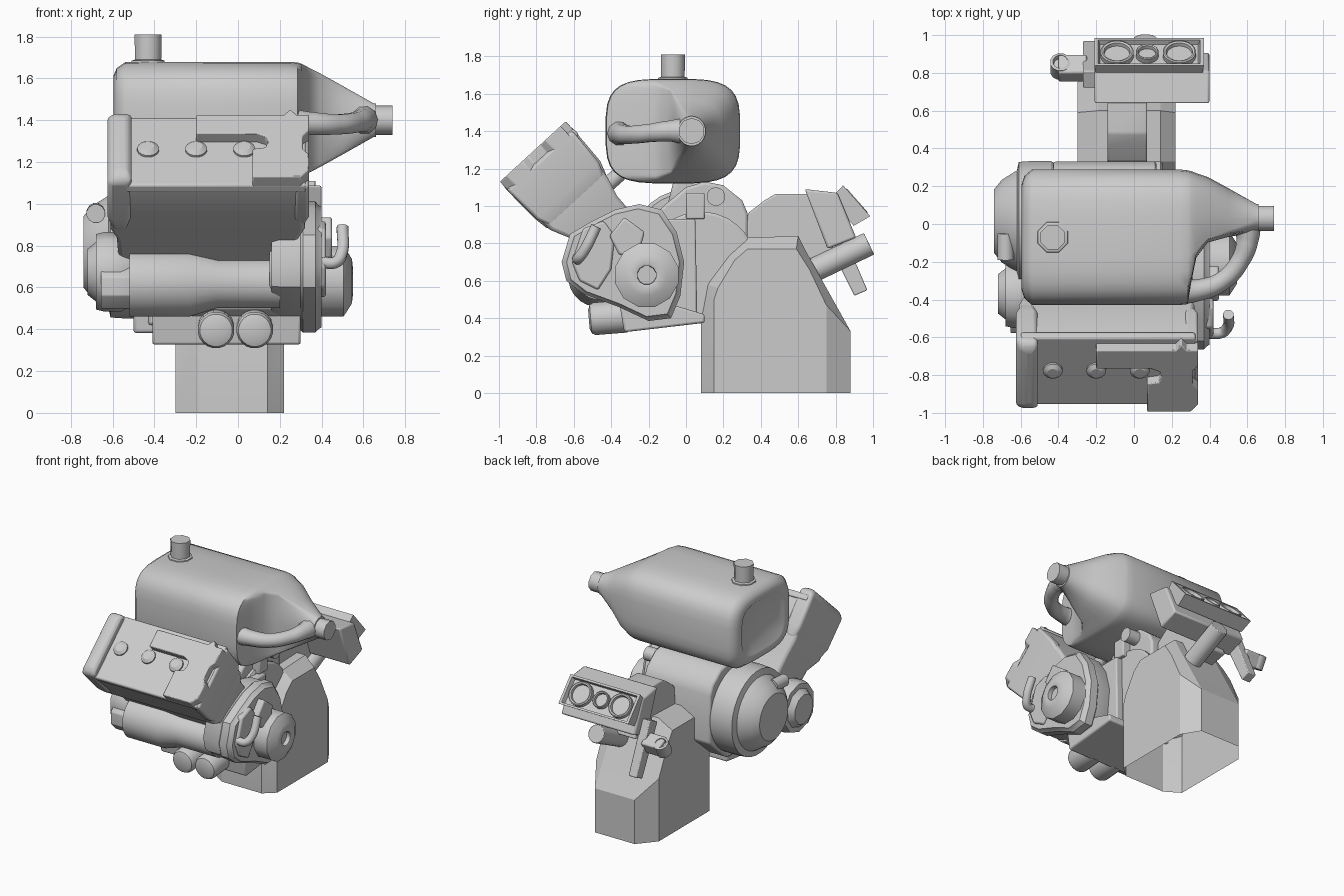
import bpy, bmesh, math
from mathutils import Vector

if "Cube" in bpy.data.objects:
    bpy.data.objects.remove(bpy.data.objects["Cube"])


def finish(name, bm, bevel=0, angle=32, segs=2):
    bmesh.ops.recalc_face_normals(bm, faces=bm.faces)
    me = bpy.data.meshes.new(name)
    bm.to_mesh(me)
    bm.free()
    ob = bpy.data.objects.new(name, me)
    bpy.context.collection.objects.link(ob)
    bpy.ops.object.select_all(action='DESELECT')
    ob.select_set(True)
    bpy.context.view_layer.objects.active = ob
    bpy.ops.object.shade_smooth_by_angle(angle=math.radians(angle))
    if bevel:
        m = ob.modifiers.new("bevel", 'BEVEL')
        m.width, m.segments, m.limit_method = bevel, segs, 'ANGLE'
        m.angle_limit = math.radians(30)
    return ob


def loft(name, rings, bevel=0, open_seam=False, angle=32, segs=2):
    bm = bmesh.new()
    vs = [[bm.verts.new(p) for p in r] for r in rings]
    n = len(vs[0])
    for a, b in zip(vs, vs[1:]):
        for i in range(n - 1 if open_seam else n):
            j = (i + 1) % n
            bm.faces.new((a[i], a[j], b[j], b[i]))
    bm.faces.new(vs[0])
    bm.faces.new(vs[-1])
    return finish(name, bm, bevel, angle, segs)


def frame(y, z, deg):
    """Local (x, t, n) space turned about x by deg, placed at y, z."""
    c, s = math.cos(math.radians(deg)), math.sin(math.radians(deg))
    return lambda x, t, n: Vector((x, y + c * t - s * n, z + s * t + c * n))


def prism(name, pts, x0, x1, bevel=0):
    return loft(name, [[(x, y, z) for y, z in pts] for x in (x0, x1)], bevel)


def slab(name, f, pts, n0, n1, bevel=0):
    return loft(name, [[f(x, t, n) for x, t in pts] for n in (n0, n1)], bevel)


def rect(x0, x1, t0, t1):
    return [(x0, t0), (x1, t0), (x1, t1), (x0, t1)]


def rects(name, f, secs, bevel=0, segs=2):
    return loft(name, [[f(x, t, n) for x, t in rect(*s)] for n, *s in secs], bevel, segs=segs)


def lathe(name, prof, origin, axis=(1, 0, 0), n=24, bevel=0):
    q = Vector(axis).to_track_quat('Z', 'Y')
    rings = [[Vector(origin) + q @ Vector((r * math.cos((i + .5) * math.tau / n),
              r * math.sin((i + .5) * math.tau / n), h)) for i in range(n)] for h, r in prof]
    return loft(name, rings, bevel, angle=50 if n <= 10 else 32)


def tube(name, pts, r):
    cu = bpy.data.curves.new(name, 'CURVE')
    cu.dimensions, cu.bevel_depth, cu.bevel_resolution, cu.use_fill_caps = '3D', r, 3, True
    sp = cu.splines.new('BEZIER')
    sp.bezier_points.add(len(pts) - 1)
    for i, (b, p) in enumerate(zip(sp.bezier_points, pts)):
        b.co, b.handle_left_type, b.handle_right_type = p[:3], 'AUTO', 'AUTO'
        b.radius = p[3] if len(p) > 3 else 1
    ob = bpy.data.objects.new(name, cu)
    bpy.context.collection.objects.link(ob)
    bpy.ops.object.select_all(action='DESELECT')
    ob.select_set(True)
    bpy.context.view_layer.objects.active = ob
    bpy.ops.object.convert(target='MESH')
    bpy.ops.object.shade_smooth_by_angle(angle=math.radians(40))


# pedestal: hollow, chamfered, open underneath
big = [(.08, 0), (.08, .42), (.11, .58), (.23, .74), (.33, .83), (.6, .84), (.64, .76), (.88, .33), (.88, 0)]
small = [(.15, 0), (.15, .5), (.17, .56), (.26, .71), (.33, .77), (.59, .77), (.66, .66), (.75, .47), (.75, 0)]
loft("pedestal", [[(x, y, z) for y, z in p] for x, p in
     ((-.30, small), (-.19, big), (.14, big), (.22, small))], open_seam=True, angle=15)

# arm carrying the gauge box
prism("gauge_arm", [(.33, .8), (.33, .96), (.42, 1.03), (.48, 1.065), (.68, 1.065), (.8, .74), (.6, .7)], -.14, .07, .01)
prism("gauge_arm_base", [(.3, .7), (.33, .93), (.42, .97), (.66, .97), (.76, .74)], -.14, .07, .01)
prism("gauge_box", [(.635, 1.09), (.81, 1.07), (.91, .83), (.757, .77)], -.21, .40, .012)
G = frame(.9125, 1.0275, -48.7)
rects("gauge_panel", G, [(-.1, -.2, .36, -.1, .09), (0, -.21, .37, -.11, .11),
                         (0, -.19, .35, -.095, .095), (-.03, -.18, .34, -.09, .09)])
for i, (x, r) in enumerate(((-.09, .088), (.07, .06), (.24, .088))):
    lathe(f"gauge_{i}", [(-.05, r), (0, r), (.004, r * .92), (0, r * .8), (-.02, r * .76)], G(x, 0, 0), (0, .75, .66))
lathe("gauge_stub", [(0, .065), (.32, .065)], (.06, .69, .66), (0, .9, .43), 16, .005)
prism("side_plate", [(.72, .88), (.81, .92), (.97, .55), (.9, .52)], -.27, -.2, .006)
prism("side_lug", [(.75, .74), (.8, .83), (.9, .78), (.85, .69)], -.4, -.25, .01)
lathe("lug_ring", [(-.06, .055), (.035, .055), (.04, .04), (.01, .035)], (-.39, .84, .77), (0, .5, .86), 12)


# tank: rounded box tapering to a spout, front corner scooped away
def tank_ring(x, cy, hy, hz, ymin=-9, e=.54):
    out = []
    for i in range(32):
        a = (i + .5) * math.tau / 32
        c, s = math.cos(a), math.sin(a)
        y = cy + hy * math.copysign(abs(c) ** e, c)
        out.append((x, max(y, ymin + .02 * abs(s)), 1.40 + hz * math.copysign(abs(s) ** e, s)))
    return out


loft("tank", [tank_ring(*a) for a in (
    (-.575, -.07, .23, .17), (-.59, -.07, .25, .19), (-.595, -.07, .28, .215), (-.58, -.07, .325, .25),
    (-.54, -.07, .36, .278), (.24, -.07, .36, .28), (.285, -.07, .355, .277), (.305, -.06, .34, .27, -.3),
    (.33, -.05, .32, .257, -.18), (.39, -.03, .28, .226, -.1), (.5, 0, .19, .165, -.07, .75),
    (.65, .03, .075, .08, -.05, 1), (.66, .03, .075, .08, -.05, 1))], angle=45)
lathe("tank_spout", [(0, .07), (.1, .07)], (.64, .03, 1.40), n=10)
tube("tank_handle", [(.22, -.355, 1.39, 1.5), (.34, -.35, 1.385, 1.15), (.47, -.3, 1.38), (.565, -.19, 1.39),
                     (.6, -.09, 1.40, 1.15), (.6, 0, 1.40, 1.5)], .05)
lathe("tank_cap", [(0, .09), (.03, .085), (.035, .068), (.155, .07)], (-.43, -.07, 1.655), (0, 0, 1), 8)
prism("tank_saddle", [(-.1, 1.0), (-.06, 1.16), (.1, 1.16), (.18, 1.0)], -.35, .05, .02)

# slanted cylinder block at the front
H = frame(-.818, 1.292, 42.5)
rects("block_body", H, [(-.78, -.56, .27, -.15, .16), (-.48, -.58, .29, -.165, .17),
                        (-.375, -.61, .32, -.215, .2), (-.1, -.61, .31, -.235, .23), (-.055, -.6, .3, -.235, .225)], .02)
rects("block_lid_rim", H, [(-.1, -.6, .325, -.243, .243), (-.055, -.6, .325, -.24, .24)], .01)
rects("block_left_cap", H, [(-.37, -.6, -.53, -.22, .2), (-.28, -.625, -.51, -.235, .23),
                            (-.03, -.625, -.51, -.245, .24), (0, -.59, -.52, -.2, .2)], .025, 3)
slab("block_right_cover", H, [(.07, -.24), (.3, -.24), (.34, -.19), (.34, -.08), (.31, -.04), (.31, .05), (.34, .09),
     (.34, .2), (.28, .2), (.25, .24), (.22, .2), (-.2, .2), (-.2, .067), (.09, .067), (.135, .045), (.145, .01),
     (.13, -.03), (.07, -.04)], -.1, 0, .006)
rects("block_right_cap", H, [(-.36, .27, .315, -.2, .19), (-.28, .27, .34, -.23, .22), (-.06, .27, .34, -.24, .23)], .015)
for i, x in enumerate((-.43, -.2, .03)):
    lathe(f"bolt_cap_{i}", [(-.02, .055), (.01, .052), (.025, .03)], H(x, .01, -.055), (0, -.675, .737), 16)
    lathe(f"rear_peg_{i}", [(0, .042), (.1, .042), (.11, .03)], H((-.33, -.16, -.01)[i], .16, -.4), (0, .75, .66), 12)

# starter barrel along the front
lathe("front_barrel", [(0, .16), (.29, .16), (.42, .12), (.72, .12)], (-.52, -.47, .62), n=24)
lathe("barrel_flange", [(0, .125), (.02, .14), (.2, .145), (.22, .13)], (.15, -.48, .67), n=24)
lathe("barrel_end", [(0, .115), (.16, .115)], (-.655, -.47, .605), n=8, bevel=.006)
lathe("left_pulley", [(0, .18), (.04, .19), (.12, .19), (.2, .15)], (-.68, -.37, .675), n=10)
lathe("left_pulley_hub", [(0, .11), (.05, .15)], (-.72, -.37, .675), n=10)
lathe("left_nozzle", [(0, .045), (.14, .045)], (-.68, -.05, .96), (0, -1, -.05), 12)

# drum with coned left cover
lathe("drum", [(0, .17), (.04, .22), (.12, .27), (.13, .315), (.2, .32), (.3, .32), (.33, .3)], (-.74, .015, .77), n=32)
prism("crankcase", [(-.3, .42), (-.3, .8), (-.12, 1.0), (0, 1.1), (.1, 1.13), (.2, 1.11), (.3, 1.03), (.33, .96),
                    (.33, .6), (.12, .42)], -.43, .12, .015)
lathe("crankcase_face", [(0, .3), (.055, .3), (.065, .285)], (.085, .08, .67), n=32)
prism("crankcase_front", [(-.4, .5), (-.4, .84), (-.1, .93), (.05, .93), (.06, .42), (-.3, .42)], -.4, .2, .01)
lathe("top_pipe", [(0, .05), (.56, .05)], (-.35, .16, 1.05), n=14)
prism("top_pipe_clamp", [(0, .93), (0, 1.07), (.1, 1.07), (.1, .93)], -.1, .18, .008)

# gear case on the right side
case = [(-.665, .7), (-.62, .85), (-.5, .92), (-.38, .98), (-.25, 1.01), (-.13, .98), (-.05, .86), (-.01, .7),
        (-.03, .52), (-.08, .4), (-.2, .385), (-.36, .46), (-.55, .53), (-.64, .6)]


def shrink(k):
    return [(-.33 + (y + .33) * k, .69 + (z - .69) * k) for y, z in case]


loft("gear_case", [[(x, y, z) for y, z in shrink(k)] for x, k in
     ((.16, .93), (.2, .97), (.3, .97), (.31, 1), (.37, 1), (.385, .95), (.4, .92))])
lathe("drive_pulley", [(0, .175), (.11, .175), (.15, .11), (.155, .065), (.15, .052), (.12, .05)], (.395, -.21, .63), n=12)
prism("case_cover", [(-.61, .7), (-.55, .88), (-.44, .92), (-.38, .84), (-.4, .66), (-.47, .55), (-.57, .6)], .36, .42, .012)
prism("case_wedge", [(-.41, .84), (-.33, .94), (-.22, .86), (-.26, .72), (-.36, .74)], .36, .45, .012)
tube("case_hose", [(.4, -.58, .72), (.465, -.575, .72), (.495, -.545, .76), (.5, -.48, .89)], .029)

# sump with twin filters
prism("sump", [(-.33, .325), (-.36, .5), (-.1, .48), (.1, .42), (.1, .375)], -.41, .30, .012)
prism("sump_ear", [(-.28, .38), (-.3, .56), (0, .56), (0, .4)], -.5, -.38, .015)
for i, x in enumerate((-.105, .08)):
    lathe(f"filter_{i}", [(0, .088), (.17, .088), (.19, .078), (.2, .05)], (x, -.32, .41), (0, -1, -.08), 20)
